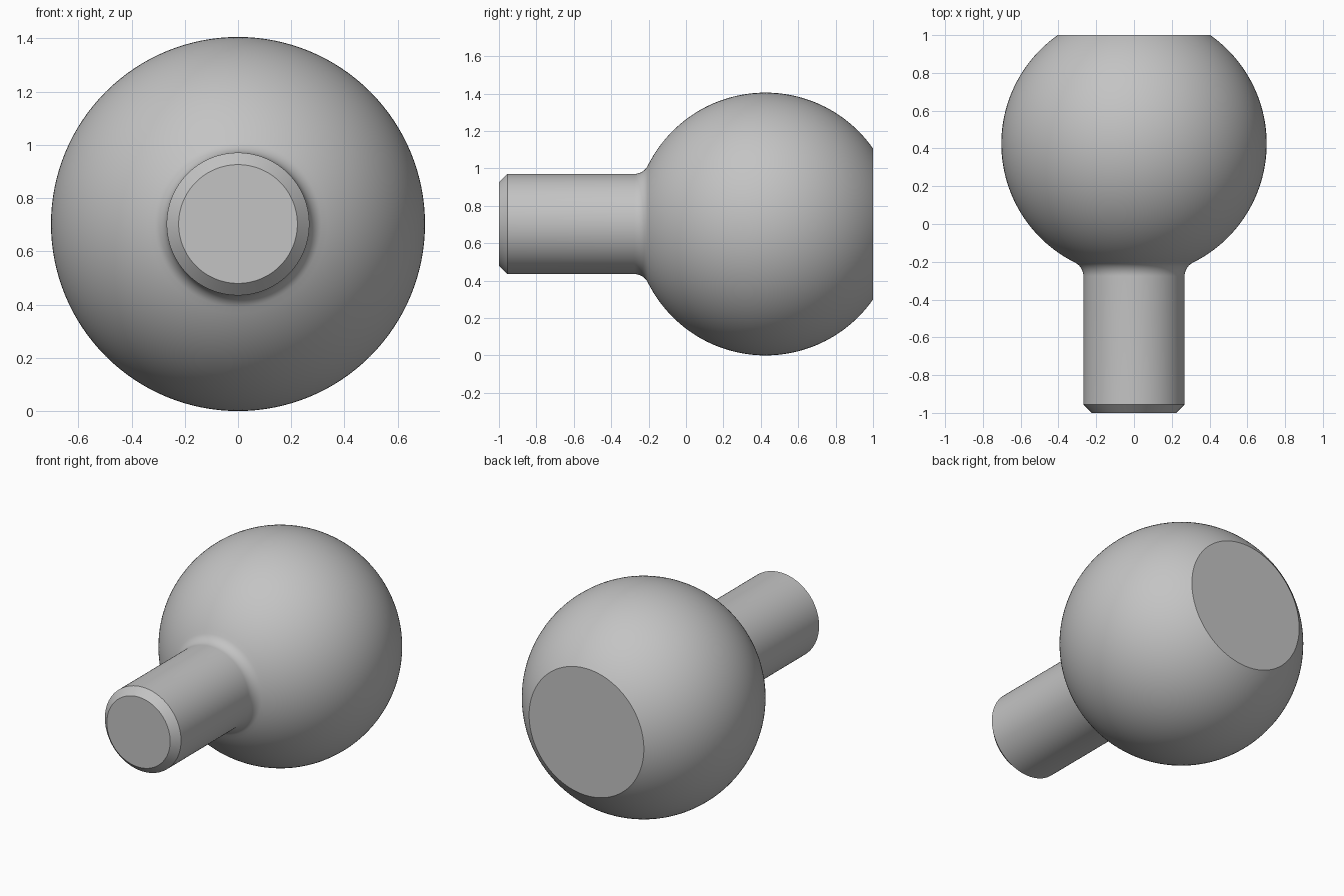
import bpy, bmesh
from math import sin, cos, asin, atan2, sqrt, pi, radians
from mathutils import Matrix, Vector

cube = bpy.data.objects.get("Cube")
if cube:
    bpy.data.objects.remove(cube)

R = 0.7025          # ball radius
BALL_Y = 0.425      # ball centre along the axis
SHAFT = 0.268       # shaft radius
FILLET = 0.08       # blend radius between shaft and ball
CHAMFER = 0.045
SEGMENTS = 128

grey = bpy.data.materials.new("plain_grey")
grey.use_nodes = True
colour = (0.55, 0.55, 0.55, 1)
grey.diffuse_color = colour
grey.node_tree.nodes["Principled BSDF"].inputs["Base Color"].default_value = colour


def arc(cy, cr, radius, start, end, steps):
    """Points (y, r) along an arc in the profile plane."""
    angles = [start + (end - start) * i / steps for i in range(steps + 1)]
    return [(cy + radius * cos(a), cr + radius * sin(a)) for a in angles]


# Profile from the chamfered shaft end to the flat on the ball
fillet_r = SHAFT + FILLET
fillet_y = BALL_Y - sqrt((R + FILLET) ** 2 - fillet_r ** 2)
contact = atan2(fillet_r, fillet_y - BALL_Y)
flat = asin(sqrt(R ** 2 - (1 - BALL_Y) ** 2) / R)
profile = [(-1, 0), (-1, SHAFT - CHAMFER), (-1 + CHAMFER, SHAFT)]
profile += arc(fillet_y, fillet_r, FILLET, -pi / 2, contact - pi, 10)
profile += arc(BALL_Y, 0, R, contact, flat, 56)[1:]
profile += [(1, 0)]

# Revolve the profile about the y axis
bm = bmesh.new()
verts = [bm.verts.new((r, y, 0)) for y, r in profile]
edges = [bm.edges.new(pair) for pair in zip(verts, verts[1:])]
bmesh.ops.spin(bm, geom=verts + edges, cent=(0, 0, 0), axis=(0, 1, 0),
               angle=2 * pi, steps=SEGMENTS, use_duplicate=False)
bmesh.ops.remove_doubles(bm, verts=bm.verts, dist=0.0001)
bmesh.ops.recalc_face_normals(bm, faces=bm.faces)
bmesh.ops.transform(bm, matrix=Matrix.Translation(Vector((0, 0, R))), verts=bm.verts)

mesh = bpy.data.meshes.new("ball_stud")
bm.to_mesh(mesh)
bm.free()
mesh.materials.append(grey)
stud = bpy.data.objects.new("ball_stud", mesh)
bpy.context.collection.objects.link(stud)

# Smooth curved surfaces, keep the chamfer and flat rims crisp
bpy.ops.object.select_all(action="DESELECT")
stud.select_set(True)
bpy.context.view_layer.objects.active = stud
bpy.ops.object.shade_smooth_by_angle(angle=radians(30))
